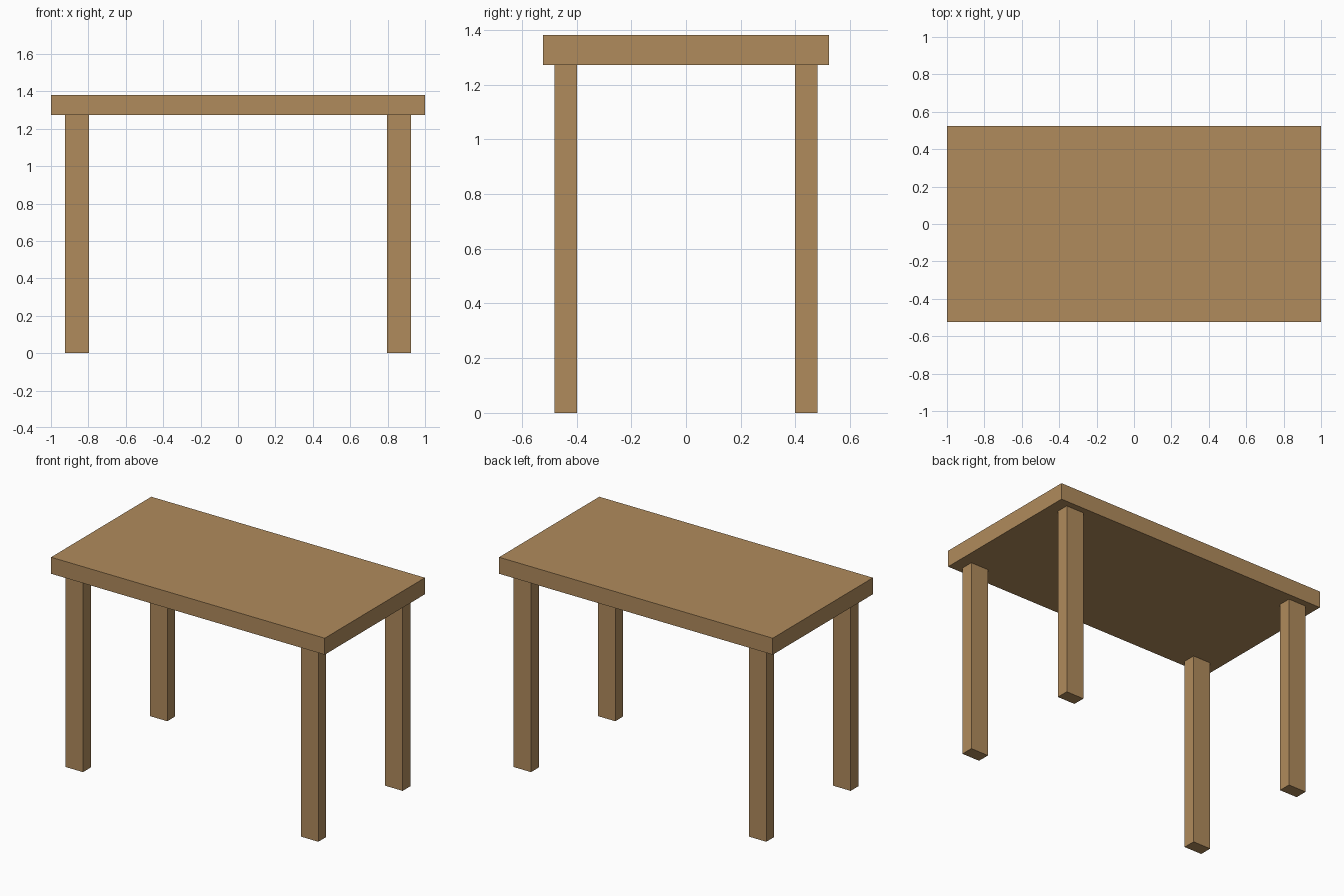
import bpy
from mathutils import Vector

if "Cube" in bpy.data.objects:
    bpy.data.objects.remove(bpy.data.objects["Cube"], do_unlink=True)

# Wood colour
wood = bpy.data.materials.new("light_brown_wood")
wood.use_nodes = True
colour = (0.434, 0.258, 0.107, 1)
wood.diffuse_color = colour
wood.node_tree.nodes["Principled BSDF"].inputs["Base Color"].default_value = colour


def box(name, low, high):
    """Flat-sided box between two opposite corners."""
    low, high = Vector(low), Vector(high)
    bpy.ops.mesh.primitive_cube_add(size=1, location=(low + high) / 2)
    obj = bpy.context.object
    obj.name = name
    obj.scale = high - low
    bpy.ops.object.transform_apply(location=False, rotation=False, scale=True)
    obj.data.materials.append(wood)
    return obj


underside, height = 1.272, 1.381

# Table top
box("table_top", (-1, -0.523, underside), (1, 0.523, height))

# Four legs, set in from the corners
leg_centre = Vector((0.86, 0.44))
leg_half = Vector((0.064, 0.041))
for side, sx in (("left", 1), ("right", -1)):
    for end, sy in (("front", -1), ("back", 1)):
        x, y = sx * leg_centre.x, sy * leg_centre.y
        box(f"{end}_{side}_leg",
            (x - leg_half.x, y - leg_half.y, 0),
            (x + leg_half.x, y + leg_half.y, underside))
